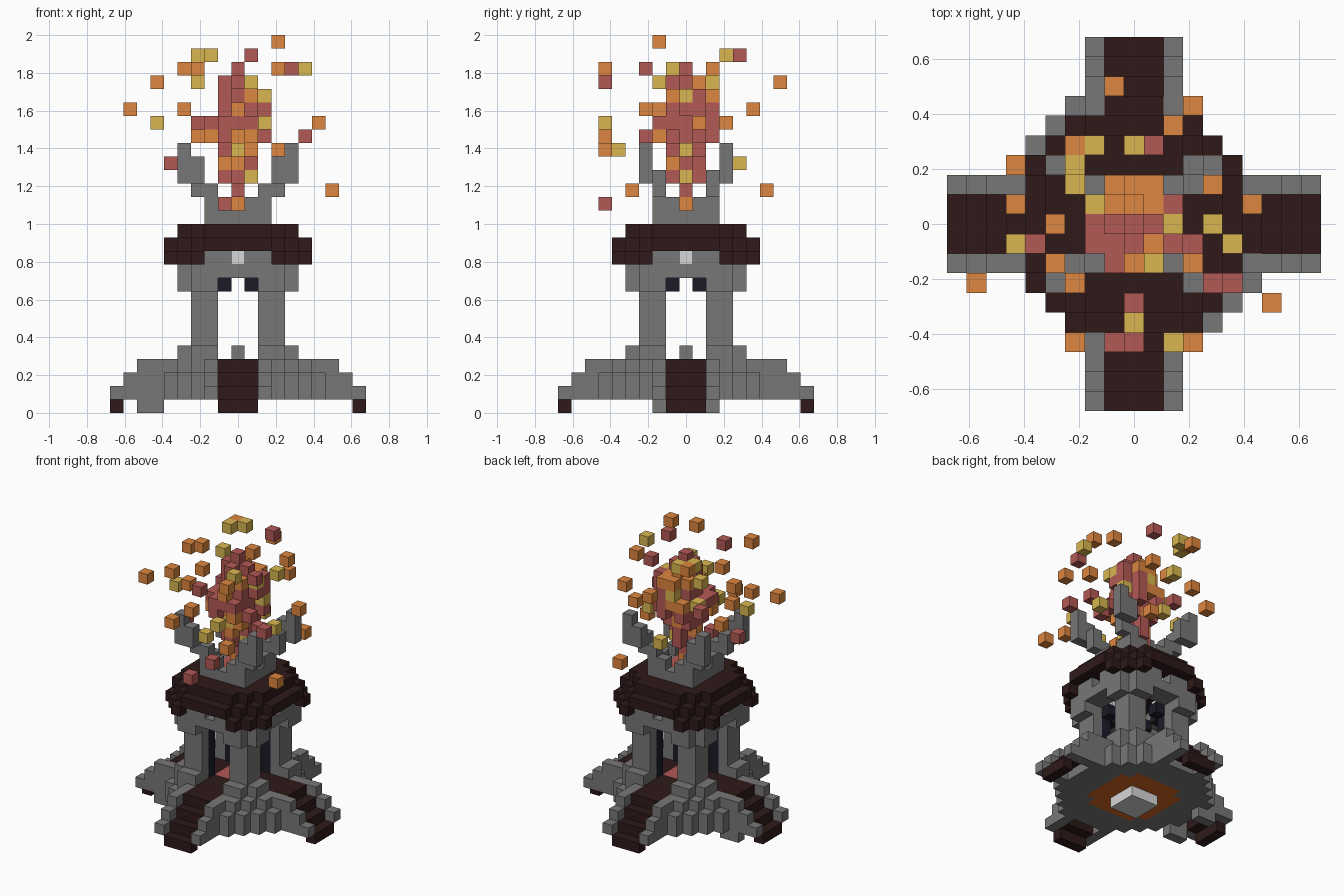
import bpy
import bmesh
import random
from mathutils import Vector

random.seed(4)
if "Cube" in bpy.data.objects:
    bpy.data.objects.remove(bpy.data.objects["Cube"])

U = 1 / 14  # edge of one block
COLOURS = {
    "stone": (0.185, 0.185, 0.185),
    "dark_wood": (0.029, 0.01, 0.01),
    "navy": (0.011, 0.011, 0.022),
    "pale_stone": (0.68, 0.68, 0.68),
    "lava": (0.68, 0.13, 0.015),
    "ember_red": (0.45, 0.1, 0.093),
    "flame_orange": (0.73, 0.24, 0.05),
    "flame_yellow": (0.69, 0.47, 0.08),
}
NAMES = list(COLOURS)
MATS = {}
for name, rgb in COLOURS.items():
    m = bpy.data.materials.new(name)
    m.use_nodes = True
    m.diffuse_color = (*rgb, 1)
    m.node_tree.nodes["Principled BSDF"].inputs["Base Color"].default_value = (*rgb, 1)
    MATS[name] = m

AXES = [Vector(v) for v in ((1, 0, 0), (0, 1, 0), (0, 0, 1))]


def build(name, cells):
    """Turn a {(i, j, k): colour} block set into one mesh of its outer faces."""
    bm = bmesh.new()
    used = sorted(set(cells.values()), key=NAMES.index)
    for cell, colour in cells.items():
        centre = Vector(cell) + Vector((0, 0, 0.5))
        for n, axis in enumerate(AXES):
            p, q = AXES[(n + 1) % 3] / 2, AXES[(n + 2) % 3] / 2
            for s in (1, -1):
                d = axis * s
                if tuple(int(c + e) for c, e in zip(cell, d)) in cells:
                    continue
                mid = centre + d / 2
                ring = [mid - p - q, mid + p - q, mid + p + q, mid - p + q][::s]
                face = bm.faces.new([bm.verts.new(v * U) for v in ring])
                face.material_index = used.index(colour)
    bmesh.ops.remove_doubles(bm, verts=bm.verts, dist=U / 100)
    mesh = bpy.data.meshes.new(name)
    bm.to_mesh(mesh)
    bm.free()
    for c in used:
        mesh.materials.append(MATS[c])
    bpy.context.collection.objects.link(bpy.data.objects.new(name, mesh))


def part(name, layers, rule):
    """Fill a part from a rule of larger offset, smaller offset, layer and quadrant."""
    cells = {}
    for i in range(-9, 10):
        for j in range(-9, 10):
            big, small = max(abs(i), abs(j)), min(abs(i), abs(j))
            for k in layers:
                colour = rule(big, small, k, i * j > 0)
                if colour:
                    cells[i, j, k] = colour
    build(name, cells)


# Stepped base with four thin stairways; two opposite quadrants are trimmed
def base(big, small, k, trimmed):
    if k == 1 and big <= 3 and big + small <= 5:
        return "lava"
    if small <= 1:
        step = min(3, 9 - big)
        if k == step:
            return "ember_red" if big <= 1 else "dark_wood"
        return "stone" if 1 <= k < step and big <= 6 else None
    if small == 2 and 1 <= k <= min(3, 10 - big):
        return "stone"
    limit = 9 - (k == 3) - trimmed
    return "stone" if k >= 1 and big + small <= limit else None


part("base_and_stairs", range(4), base)
part("base_plinth", [0], lambda b, s, k, t: "pale_stone" if b <= 1 else None)
build("base_feet", {(i, j, 0): "stone" for i in (-7, -6) for j in (-2, 2)})
build("altar", {(0, 0, 4): "stone"})


# Four corner pillars with dark inner faces, flared bottoms and corbels on top
def pillar(big, small, k, trimmed):
    if small < 2:
        return None
    if big == 2:
        return "navy"
    flare = k in (4, 9) and big == 4 and small <= 3
    return "stone" if big <= 3 or flare else None


part("pillars", range(4, 10), pillar)
part("door_lintels", [9], lambda b, s, k, t: "navy" if b == 2 and s == 1 else None)


# Upper wall with a pale block recessed over every doorway
def wall(big, small, k, trimmed):
    if k == 10:
        return "stone" if 3 <= big <= 4 and big + small <= 7 else None
    if big == 4 and 1 <= small <= 2:
        return "stone"
    return "pale_stone" if big == 3 and small == 0 else None


part("upper_wall", (10, 11), wall)


# Terraced octagonal roof, notched above the doorways
def roof(big, small, k, trimmed):
    reach, diagonal = {11: (5, 8), 12: (5, 7), 13: (4, 6)}[k]
    inside = big <= reach and big + small <= diagonal
    if k == 11:
        inside = inside and small >= 3 and big >= 4
    return "dark_wood" if inside else None


part("roof", (11, 12, 13), roof)


# Stone fire bowl, notched in the middle of each side, with ember bed
def bowl(big, small, k, trimmed):
    return "stone" if big == 2 and (k == 14 or small) else None


part("fire_bowl", (14, 15), bowl)
part("ember_bed", [14], lambda b, s, k, t: "ember_red" if b <= 1 else None)

# Four curved prongs rising from the bowl corners
PRONG = [(2, 2, 16), (3, 2, 16), (3, 2, 17), (3, 3, 17), (3, 3, 18),
         (4, 3, 17), (4, 3, 18), (4, 3, 19)]
build("prongs", {(i * sx, j * sy, k): "stone" for i, j, k in PRONG
                 for sx in (1, -1) for sy in (1, -1)})

# Flame column, widest in the middle, leaning a little to one corner higher up
RADII = [0.4, 0.4, 1.2, 1.2, 1.5, 2.3, 2.3, 2.1, 1.9, 1.2, 0.4]
flame = {}
for n, r in enumerate(RADII):
    lean = 0.5 if n in (7, 8) else 0
    for i in range(-2, 3):
        for j in range(-2, 3):
            d = ((i - lean) ** 2 + (j - lean) ** 2) ** 0.5
            if d <= r and (d < 1.7 or random.random() < 0.8):
                pick = random.choices(NAMES[-3:], (8, 2, 1))[0]
                flame[i, j, 15 + n] = "flame_orange" if n == 0 else pick
for i, j, k in flame:
    if j >= 1 and abs(i) <= 1 and (i, j, k + 1) not in flame:
        flame[i, j, k] = "flame_orange"
flame[0, -2, 22] = "flame_orange"
build("flame", flame)

# Loose sparks
SPARKS = {
    "flame_orange": [(3, -2, 27), (-3, 4, 26), (-4, 0, 25), (3, -6, 25), (4, 2, 25),
                     (-3, -6, 25), (-6, 1, 24), (-1, 7, 24), (-8, -3, 22), (-4, -2, 22),
                     (2, 5, 22), (6, 1, 21), (-6, 3, 21), (-3, -6, 20), (-3, -3, 20),
                     (3, -6, 19), (7, -4, 16), (3, 6, 16)],
    "flame_yellow": [(-3, 3, 26), (-2, 4, 26), (5, -1, 25), (-3, 2, 24), (1, -2, 24),
                     (-6, -1, 21), (2, -6, 21), (0, -5, 19), (4, 0, 19), (0, 4, 18)],
    "ember_red": [(1, 4, 26), (4, -3, 25), (0, -6, 24), (5, -3, 20), (-3, 2, 21),
                  (3, -1, 19), (-5, -1, 18), (0, -4, 16), (-1, -6, 15)],
}
build("sparks", {cell: c for c, cells in SPARKS.items() for cell in cells})
